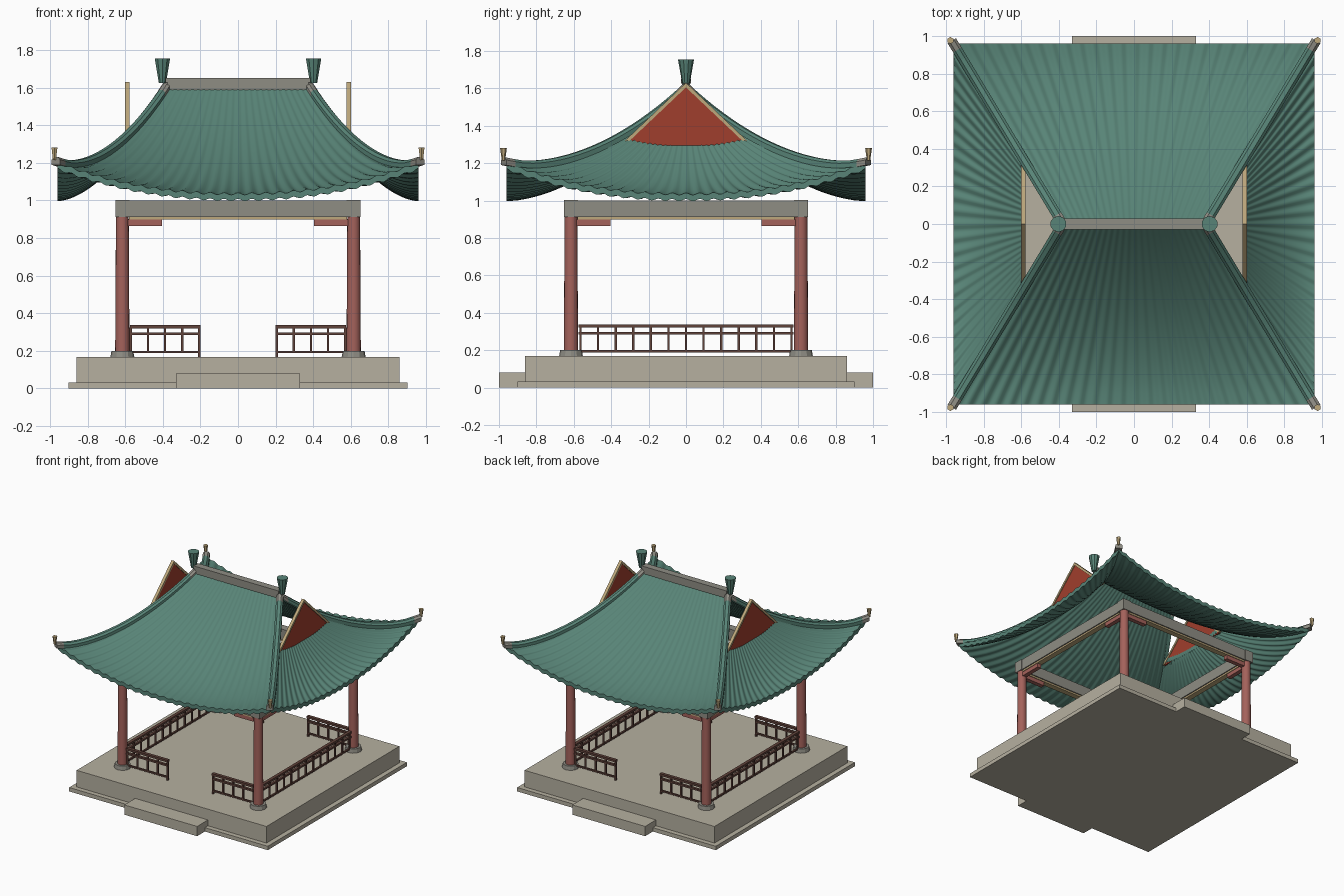
import bpy, bmesh, math
from mathutils import Vector

if "Cube" in bpy.data.objects:
    bpy.data.objects.remove(bpy.data.objects["Cube"])

def mat(name, r, g, b):
    m = bpy.data.materials.new(name)
    lin = [((c / 255 + 0.055) / 1.055) ** 2.4 for c in (r, g, b)]
    m.diffuse_color = (*lin, 1)
    m.use_nodes = True
    m.node_tree.nodes["Principled BSDF"].inputs["Base Color"].default_value = m.diffuse_color
    return m

STONE = mat("stone", 182, 176, 160)
GREY = mat("grey", 143, 141, 132)
PILLAR = mat("pillar red", 164, 98, 91)
GABLE = mat("gable red", 160, 62, 45)
TEAL = mat("roof teal", 88, 132, 119)
CREAM = mat("cream", 190, 168, 124)
BROWN = mat("rail brown", 96, 66, 58)

def finish(bm, name, *mats, smooth=None):
    bmesh.ops.recalc_face_normals(bm, faces=bm.faces)
    me = bpy.data.meshes.new(name)
    bm.to_mesh(me)
    bm.free()
    for m in mats:
        me.materials.append(m)
    ob = bpy.data.objects.new(name, me)
    bpy.context.collection.objects.link(ob)
    if smooth:
        bpy.ops.object.select_all(action='DESELECT')
        ob.select_set(True)
        bpy.context.view_layer.objects.active = ob
        bpy.ops.object.shade_smooth_by_angle(angle=math.radians(smooth))
    return ob

def add_box(bm, x0, x1, y0, y1, z0, z1):
    vs = bmesh.ops.create_cube(bm, size=1)["verts"]
    for v in vs:
        v.co = Vector(((x0, x1)[v.co.x > 0], (y0, y1)[v.co.y > 0], (z0, z1)[v.co.z > 0]))

def box(name, m, *dims):
    bm = bmesh.new()
    add_box(bm, *dims)
    return finish(bm, name, m)

def cone(name, m, x, y, z0, z1, r0, r1, n, smooth=None):
    bm = bmesh.new()
    vs = bmesh.ops.create_cone(bm, cap_ends=True, segments=n, radius1=r0, radius2=r1, depth=z1 - z0)["verts"]
    bmesh.ops.translate(bm, verts=vs, vec=(x, y, (z0 + z1) / 2))
    return finish(bm, name, m, smooth=smooth)

def side_box(bm, side, a0, a1, c0, c1, z0, z1):
    """Box along one of four sides: a = along the side, c = outward distance."""
    axis, s = side
    c0, c1 = sorted((s * c0, s * c1))
    if axis == "x":
        add_box(bm, a0, a1, c0, c1, z0, z1)
    else:
        add_box(bm, c0, c1, a0, a1, z0, z1)

SIDES = {"front": ("x", -1), "back": ("x", 1), "left": ("y", -1), "right": ("y", 1)}
CORNERS = [(sx, sy) for sx in (-1, 1) for sy in (-1, 1)]

# Platform and steps
box("platform_foot", STONE, -.9, .9, -.9, .9, 0, .032)
box("platform", STONE, -.86, .86, -.86, .86, .032, .168)
box("front_step", STONE, -.33, .33, -1, -.86, 0, .08)
box("back_step", STONE, -.33, .33, .86, 1, 0, .08)

# Columns with stone feet and caps
for sx, sy in CORNERS:
    x, y = sx * .615, sy * .615
    cone("column_foot", GREY, x, y, .165, .2, .064, .058, 12)
    cone("column", PILLAR, x, y, .2, .92, .038, .034, 16, 40)
    box("column_cap", GREY, x - .037, x + .037, y - .037, y + .037, .912, 1.003)

# Beams, trim strips, brackets and railings on each side
for name, side in SIDES.items():
    bm = bmesh.new()
    side_box(bm, side, -.58, .58, .583, .647, .912, 1.0)
    finish(bm, name + "_beam", GREY)
    bm = bmesh.new()
    side_box(bm, side, -.58, .58, .592, .638, .898, .912)
    finish(bm, name + "_beam_trim", CREAM)
    bm = bmesh.new()
    for s in (-1, 1):
        a, b = sorted((s * .405, s * .585))
        side_box(bm, side, a, b, .597, .633, .865, .898)
    finish(bm, name + "_brackets", PILLAR)

    bm = bmesh.new()
    if side[0] == "y":
        spans, posts = [(-.575, .575)], [i * .094 for i in range(-6, 7)]
    else:
        spans = [(-.575, -.2), (.2, .575)]
        posts = [s * (.206 + i * .091) for s in (-1, 1) for i in range(5)]
    for a, b in spans:
        side_box(bm, side, a, b, .602, .628, .32, .337)
        side_box(bm, side, a, b, .605, .625, .284, .298)
        side_box(bm, side, a, b, .608, .622, .188, .2)
    for p in posts:
        side_box(bm, side, p - .006, p + .006, .609, .621, .168 if abs(p) < .21 and side[0] == "x" else .19, .325)
    finish(bm, name + "_railing", BROWN)

# Roof shape: t runs ridge to eave, s runs hip to hip
def roof_z(t, s):
    return 1.035 + .575 * (1 - t) ** 1.75 + .165 * t ** 1.2 * abs(s) ** 2.2

def roof_panel(name, side, t0, waves):
    axis, sg = side
    rows, cols = 16, waves * 6
    bm = bmesh.new()
    grid = []
    for i in range(rows + 1):
        t = t0 + (1 - t0) * i / rows
        row = []
        for j in range(cols + 1):
            s = 2 * j / cols - 1
            hx, hy = .38 + .58 * t, .96 * t
            z = roof_z(t, s) + .006 * (.3 + .7 * t) * math.cos(math.pi * waves * (s + 1))
            co = (s * hx, sg * hy, z) if axis == "x" else (sg * hx, s * hy, z)
            row.append(bm.verts.new(co))
        grid.append(row)
    for i in range(rows):
        for j in range(cols):
            bm.faces.new((grid[i][j], grid[i][j + 1], grid[i + 1][j + 1], grid[i + 1][j]))
    # tile underside, dropped straight down, and closed rim
    ext = bmesh.ops.extrude_face_region(bm, geom=bm.faces[:], use_keep_orig=True)["geom"]
    for v in ext:
        if isinstance(v, bmesh.types.BMVert):
            v.co.z -= .033
    finish(bm, name, TEAL, smooth=40)

roof_panel("front_roof", SIDES["front"], 0, 26)
roof_panel("back_roof", SIDES["back"], 0, 26)
roof_panel("left_roof", SIDES["left"], .345, 26)
roof_panel("right_roof", SIDES["right"], .345, 26)

# Hip ridges: teal rolls with grey ends
for sx, sy in CORNERS:
    bm = bmesh.new()
    rings = []
    prof = [(-.026, -.02), (-.026, .008), (-.012, .022), (.012, .022), (.026, .008), (.026, -.02)]
    for i in range(21):
        t = i / 20 * 1.015
        z = roof_z(min(t, 1), 1) + max(0, t - .9) * .08
        rings.append([bm.verts.new((sx * (.38 + .58 * t + .856 * a), sy * (.96 * t - .517 * a), z + h))
                      for a, h in prof])
    for i in range(20):
        for k in range(6):
            f = bm.faces.new((rings[i][k], rings[i][(k + 1) % 6], rings[i + 1][(k + 1) % 6], rings[i + 1][k]))
            f.material_index = int(i < 1 or i > 18)
    for r in (rings[0], rings[-1]):
        bm.faces.new(r).material_index = 1
    finish(bm, "hip_ridge", TEAL, GREY)
    cone("corner_finial", CREAM, sx * .976, sy * .976, 1.215, 1.28, .009, .018, 6)

# Main ridge and its end finials
box("ridge", GREY, -.375, .375, -.022, .022, 1.58, 1.628)
box("ridge_cap", GREY, -.385, .385, -.028, .028, 1.626, 1.652)
for s in (-1, 1):
    cone("ridge_finial", TEAL, s * .402, 0, 1.625, 1.755, .02, .043, 10)

# Gable plates with sloping cream trim
def prism(name, m, pts, x0, x1):
    bm = bmesh.new()
    f = bm.faces.new([bm.verts.new((x0, y, z)) for y, z in pts])
    ext = bmesh.ops.extrude_face_region(bm, geom=[f], use_keep_orig=True)["geom"]
    bmesh.ops.translate(bm, verts=[v for v in ext if isinstance(v, bmesh.types.BMVert)], vec=(x1 - x0, 0, 0))
    finish(bm, name, m)

for s in (-1, 1):
    prism("gable", GABLE, [(-.33, 1.295), (.33, 1.295), (0, 1.61)], s * .583, s * .595)
    for d in (-1, 1):
        prism("gable_trim", CREAM, [(d * .345, 1.302), (d * .32, 1.302), (0, 1.605), (0, 1.63)],
              s * .578, s * .602)
